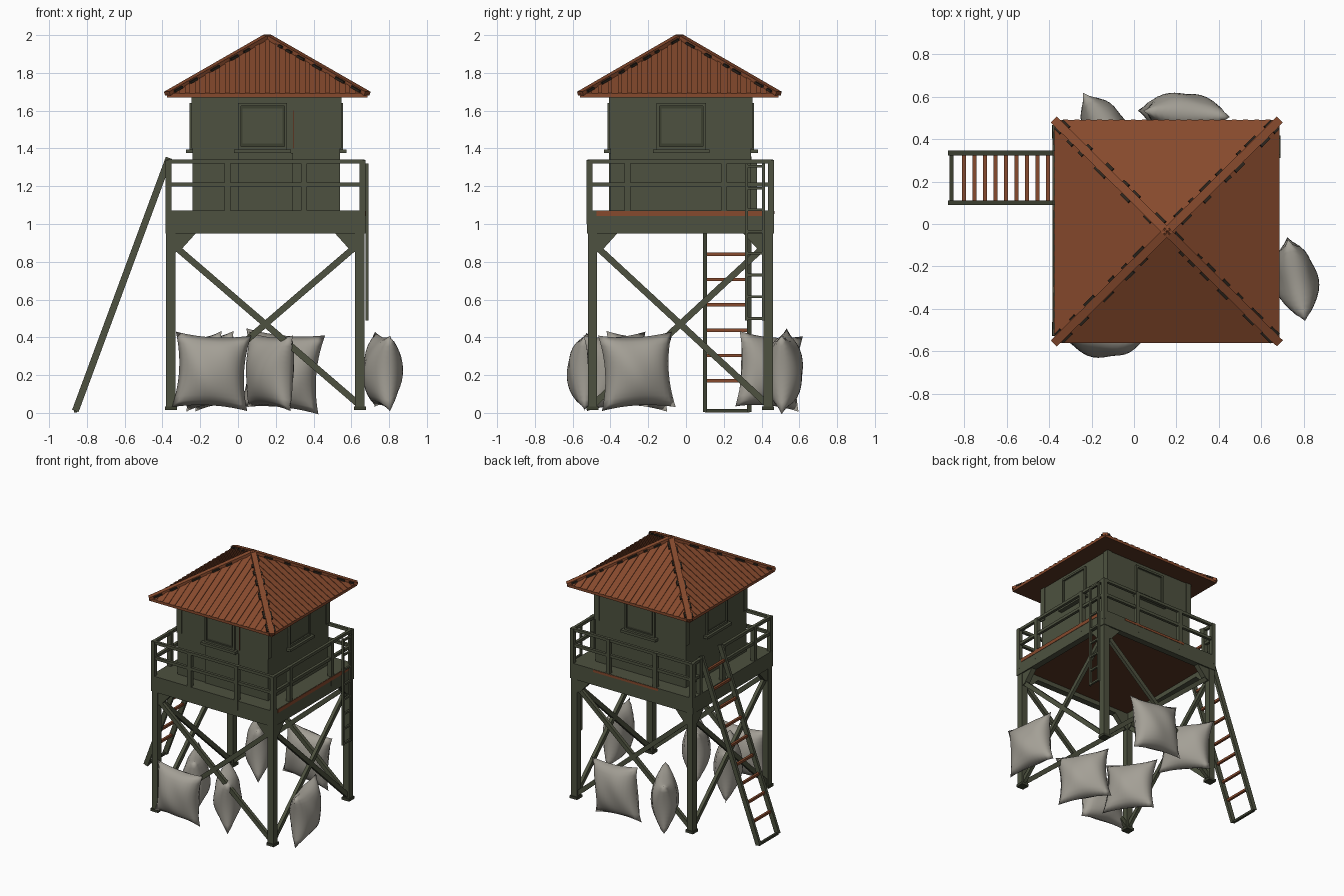
import bpy, bmesh, math, random
from mathutils import Vector, Matrix

random.seed(4)
if "Cube" in bpy.data.objects:
    bpy.data.objects.remove(bpy.data.objects["Cube"])


def material(name, rgb):
    m = bpy.data.materials.new(name)
    m.use_nodes = True
    m.diffuse_color = (*rgb, 1)
    bsdf = m.node_tree.nodes["Principled BSDF"]
    bsdf.inputs["Base Color"].default_value = (*rgb, 1)
    bsdf.inputs["Roughness"].default_value = 0.9
    return m


GREEN = material("olive green paint", (0.075, 0.083, 0.05))
DARK_GREEN = material("dark olive", (0.045, 0.05, 0.03))
RUST = material("rusty roof", (0.24, 0.068, 0.026))
DARK_RUST = material("dark rust", (0.1, 0.036, 0.016))
SEAM = material("dark seam", (0.025, 0.018, 0.012))
CLOTH = material("sack cloth", (0.37, 0.35, 0.305))


def finish(name, bm, mats):
    mesh = bpy.data.meshes.new(name)
    bmesh.ops.recalc_face_normals(bm, faces=bm.faces)
    bm.to_mesh(mesh)
    bm.free()
    for m in mats:
        mesh.materials.append(m)
    ob = bpy.data.objects.new(name, mesh)
    bpy.context.collection.objects.link(ob)
    return ob


def add_box(bm, lo, hi):
    lo, hi = Vector(lo), Vector(hi)
    mat = Matrix.Translation((lo + hi) / 2) @ Matrix.Diagonal((*(hi - lo), 1))
    return bmesh.ops.create_cube(bm, size=1, matrix=mat)["verts"]


def add_beam(bm, a, b, w, d=None, up=(0, 0, 1)):
    # Square bar from a to b; d is its size along the 'up' hint
    a, b = Vector(a), Vector(b)
    z = (b - a).normalized()
    x = Vector(up).cross(z)
    x = x.normalized() if x.length > 0.01 else Vector((1, 0, 0))
    y = z.cross(x)
    rot = Matrix((x, y, z)).transposed().to_4x4()
    mat = (Matrix.Translation((a + b) / 2) @ rot
           @ Matrix.Diagonal((w, d or w, (b - a).length, 1)))
    bmesh.ops.create_cube(bm, size=1, matrix=mat)


def boxes(name, mat, items):
    bm = bmesh.new()
    for lo, hi in items:
        add_box(bm, lo, hi)
    return finish(name, bm, [mat])


def beams(name, mat, items, w, d=None):
    bm = bmesh.new()
    for a, b in items:
        add_beam(bm, a, b, w, d)
    return finish(name, bm, [mat])


# Leg centres
X0, X1, Y0, Y1 = -0.355, 0.645, -0.495, 0.435
CORNERS = [(x, y) for x in (X0, X1) for y in (Y0, Y1)]
SIDES = [((X0, Y0), (X1, Y0)), ((X0, Y1), (X1, Y1)),
         ((X0, Y0), (X0, Y1)), ((X1, Y0), (X1, Y1))]

# Legs and feet
beams("legs", GREEN, [((x, y, 0.02), (x, y, 1.0)) for x, y in CORNERS], 0.05)
boxes("feet", DARK_GREEN, [((x - 0.032, y - 0.032, 0.015), (x + 0.032, y + 0.032, 0.035))
                           for x, y in CORNERS])

# Crossed braces on each side
braces = []
for (ax, ay), (bx, by) in SIDES:
    braces += [((ax, ay, 0.9), (bx, by, 0.04)), ((ax, ay, 0.04), (bx, by, 0.9))]
beams("braces", GREEN, braces, 0.026, 0.034)

# Gusset plates where legs meet the platform
bm = bmesh.new()
for a, b in SIDES:
    for p, q in ((a, b), (b, a)):
        p, q = Vector((*p, 0)), Vector((*q, 0))
        along = (q - p).normalized()
        side = along.cross(Vector((0, 0, 1))) * 0.02
        tri = [p + Vector((0, 0, 0.84)), p + along * 0.14 + Vector((0, 0, 0.96)),
               p + Vector((0, 0, 0.96)), p + along * 0.05 + Vector((0, 0, 0.86))]
        loop = [tri[0], tri[3], tri[1], tri[2]]
        front = bm.faces.new([bm.verts.new(v - side) for v in loop])
        ext = bmesh.ops.extrude_face_region(bm, geom=[front])["geom"]
        bmesh.ops.translate(bm, vec=side * 2,
                            verts=[v for v in ext if isinstance(v, bmesh.types.BMVert)])
        bm.faces.new(list(front.verts)) if not front.is_valid else None
finish("gussets", bm, [GREEN])

# Platform rim, floor and rusted underside
PX0, PX1, PY0, PY1 = -0.385, 0.675, -0.525, 0.465
boxes("platform_rim", GREEN, [
    ((PX0, PY0, 0.95), (PX1, PY0 + 0.05, 1.06)), ((PX0, PY1 - 0.05, 0.95), (PX1, PY1, 1.06)),
    ((PX0, PY0 + 0.05, 0.95), (PX0 + 0.05, PY1 - 0.05, 1.06)),
    ((PX1 - 0.05, PY0 + 0.05, 0.95), (PX1, PY1 - 0.05, 1.06))])
boxes("floor", GREEN, [((PX0, PY0, 1.06), (PX1, PY1, 1.072))])
boxes("floor_underside", DARK_RUST, [((PX0 + 0.04, PY0 + 0.04, 0.985), (PX1 - 0.04, PY1 - 0.04, 1.055))])
boxes("rust_edges", RUST, [
    ((PX1, PY0 + 0.05, 1.042), (PX1 + 0.003, PY1 - 0.05, 1.07)),
    ((PX0 + 0.3, PY1, 1.052), (PX1 - 0.2, PY1 + 0.003, 1.07))])

# Railing with a gap for the ladder on the right-hand side
RX0, RX1, RY0, RY1 = -0.368, 0.66, -0.51, 0.45
posts = [(x, y) for x in (RX0, -0.055, 0.35, RX1) for y in (RY0, RY1)]
posts += [(RX1, -0.31), (RX1, 0.2), (RX0, -0.31), (RX0, 0.08), (RX0, 0.36)]
beams("rail_posts", GREEN, [((x, y, 1.0), (x, y, 1.34)) for x, y in posts], 0.032)
runs = [((RX0, RY0), (RX1, RY0)), ((RX0, RY1), (RX1, RY1)), ((RX1, RY0), (RX1, RY1)),
        ((RX0, RY0), (RX0, 0.08)), ((RX0, 0.36), (RX0, RY1))]
beams("rails", GREEN, [((*a, z), (*b, z)) for a, b in runs for z in (1.21, 1.33)], 0.022)

# Cabin with corner strips
CX0, CX1, CY0, CY1 = -0.24, 0.54, -0.4, 0.345
boxes("cabin", GREEN, [((CX0, CY0, 1.07), (CX1, CY1, 1.7))])
boxes("cabin_corners", GREEN, [((x - 0.022, y - 0.022, 1.4), (x + 0.022, y + 0.022, 1.69))
                               for x in (CX0 + 0.015, CX1 - 0.015) for y in (CY0 + 0.015, CY1 - 0.015)])

# Windows: dark reveal, pane, frame and sill on all four walls
frame, reveal, pane, sill = (bmesh.new() for _ in range(4))
CENTRE = Vector((0.15, -0.025, 0))
for turn, reach, shift in ((0, 0.375, -0.02), (90, 0.39, 0), (180, 0.37, 0), (270, 0.39, 0)):
    made = [(reveal, (-0.13, -0.004, 1.4), (0.13, 0.01, 1.635)),
            (pane, (-0.105, -0.007, 1.425), (0.105, 0.01, 1.612)),
            (sill, (-0.15, -0.035, 1.375), (0.15, 0.01, 1.395)),
            (frame, (-0.13, -0.016, 1.625), (0.13, 0.01, 1.64)),
            (frame, (-0.13, -0.016, 1.395), (0.13, 0.01, 1.41)),
            (frame, (-0.13, -0.016, 1.4), (-0.115, 0.01, 1.63)),
            (frame, (0.115, -0.016, 1.4), (0.13, 0.01, 1.63))]
    place = (Matrix.Translation(CENTRE) @ Matrix.Rotation(math.radians(turn), 4, "Z")
             @ Matrix.Translation((shift, -reach, 0)))
    for bm, lo, hi in made:
        bmesh.ops.transform(bm, matrix=place, verts=add_box(bm, lo, hi))
finish("window_reveals", reveal, [DARK_GREEN])
finish("window_panes", pane, [GREEN])
finish("window_frames", frame, [GREEN])
finish("window_sills", sill, [GREEN])
boxes("front_panel", GREEN, [((0, CY0 - 0.008, 1.07), (0.29, CY0, 1.375))])
boxes("rust_streak", DARK_RUST, [((0.29, CY0 - 0.004, 1.4), (0.296, CY0, 1.6))])

# Roof: thin eave slab under a pyramid, dark underneath
EAVE = [Vector((-0.375, -0.56, 1.69)), Vector((0.685, -0.56, 1.69)),
        Vector((0.685, 0.49, 1.69)), Vector((-0.375, 0.49, 1.69))]
APEX = Vector((0.155, -0.035, 1.99))
bm = bmesh.new()
top = [bm.verts.new(p) for p in EAVE]
low = [bm.verts.new(p - Vector((0, 0, 0.02))) for p in EAVE]
tip = bm.verts.new(APEX)
for i in range(4):
    j = (i + 1) % 4
    bm.faces.new((top[i], top[j], tip))
    bm.faces.new((low[i], low[j], top[j], top[i]))
bm.faces.new(low).material_index = 1
finish("roof", bm, [RUST, DARK_RUST])

# Corrugation ribs running up each slope until they meet the hip
ribs, hips, seams = (bmesh.new() for _ in range(3))
COUNT = 20
for i in range(4):
    a, b = EAVE[i], EAVE[(i + 1) % 4]
    mid = (a + b) / 2
    normal = (b - a).cross(APEX - a).normalized()
    for k in range(1, COUNT):
        s = k / COUNT
        foot = a.lerp(b, s)
        run = 1 - abs(2 * s - 1)
        add_beam(ribs, foot, foot + (APEX - mid) * run, 0.022, 0.008, normal)
    # Raised hip cap with broken dark seams beside it
    add_beam(hips, a, APEX + Vector((0, 0, 0.004)), 0.04, 0.022)
    for side in (-1, 1):
        off = (APEX - a).cross(Vector((0, 0, 1))).normalized() * 0.026 * side
        t = 0.04
        while t < 0.9:
            step = random.uniform(0.03, 0.09)
            p, q = a.lerp(APEX, t) + off, a.lerp(APEX, t + step) + off
            add_beam(seams, p, q, random.uniform(0.008, 0.016), 0.012)
            t += step + random.uniform(0.04, 0.16)
finish("roof_ribs", ribs, [RUST])
finish("roof_hips", hips, [RUST])
finish("roof_seams", seams, [SEAM])

# Long leaning ladder
def on_ladder(y, z):
    return (-0.865 + 0.5 * z / 1.35, y, z)


LY0, LY1 = 0.1, 0.335
beams("ladder_sides", GREEN, [(on_ladder(y, 0.01), on_ladder(y, 1.35)) for y in (LY0, LY1)], 0.022, 0.036)
beams("ladder_rungs", RUST, [(on_ladder(LY0, z), on_ladder(LY1, z))
                             for z in (0.17 + 0.134 * k for k in range(9))], 0.018)
beams("ladder_foot", DARK_GREEN, [(on_ladder(LY0, 0.012), on_ladder(LY1, 0.012))], 0.018)

# Short hanging ladder on the left-hand side
SX = 0.683
beams("short_ladder_sides", GREEN, [((SX, y, 0.49), (SX, y, 1.32)) for y in (0.32, 0.41)], 0.016)
beams("short_ladder_rungs", GREEN, [((SX, 0.32, z), (SX, 0.41, z))
                                    for z in (0.5 + 0.115 * k for k in range(8))], 0.014)


# Plump sacks with pinched corners
def sack(name, x, y, facing, roll, half=0.2, depth=0.1):
    bm = bmesh.new()
    n = 14
    for side in (-1, 1):
        grid = []
        for i in range(n + 1):
            for j in range(n + 1):
                u, v = 2 * i / n - 1, 2 * j / n - 1
                puff = max(0, (1 - u * u) * (1 - v * v)) ** 0.55
                puff *= 1 + 0.06 * math.sin(5 * u + 3 * v + x * 20)
                grid.append(bm.verts.new((side * depth * puff,
                                          half * u * (1 - 0.14 * (1 - v * v)),
                                          half * v * (1 - 0.1 * (1 - u * u)))))
        for i in range(n):
            for j in range(n):
                k = i * (n + 1) + j
                bm.faces.new((grid[k], grid[k + 1], grid[k + n + 2], grid[k + n + 1]))
    bmesh.ops.remove_doubles(bm, verts=bm.verts, dist=0.0005)
    turn = Matrix.Rotation(math.radians(facing), 4, "Z") @ Matrix.Rotation(math.radians(roll), 4, "X")
    bmesh.ops.transform(bm, matrix=Matrix.Translation((x, y, 0.22)) @ turn, verts=bm.verts)
    ob = finish(name, bm, [CLOTH])
    for p in ob.data.polygons:
        p.use_smooth = True


sack("front_sack", -0.14, -0.53, -92, -3)
sack("front_inner_sack", 0.17, -0.37, 35, 3)
sack("corner_inner_sack", -0.18, -0.26, 30, -4)
sack("left_side_sack", 0.765, -0.26, 12, 3)
sack("back_sack", 0.235, 0.52, 86, 5, 0.21)
sack("back_angled_sack", -0.125, 0.44, 33, -4)
